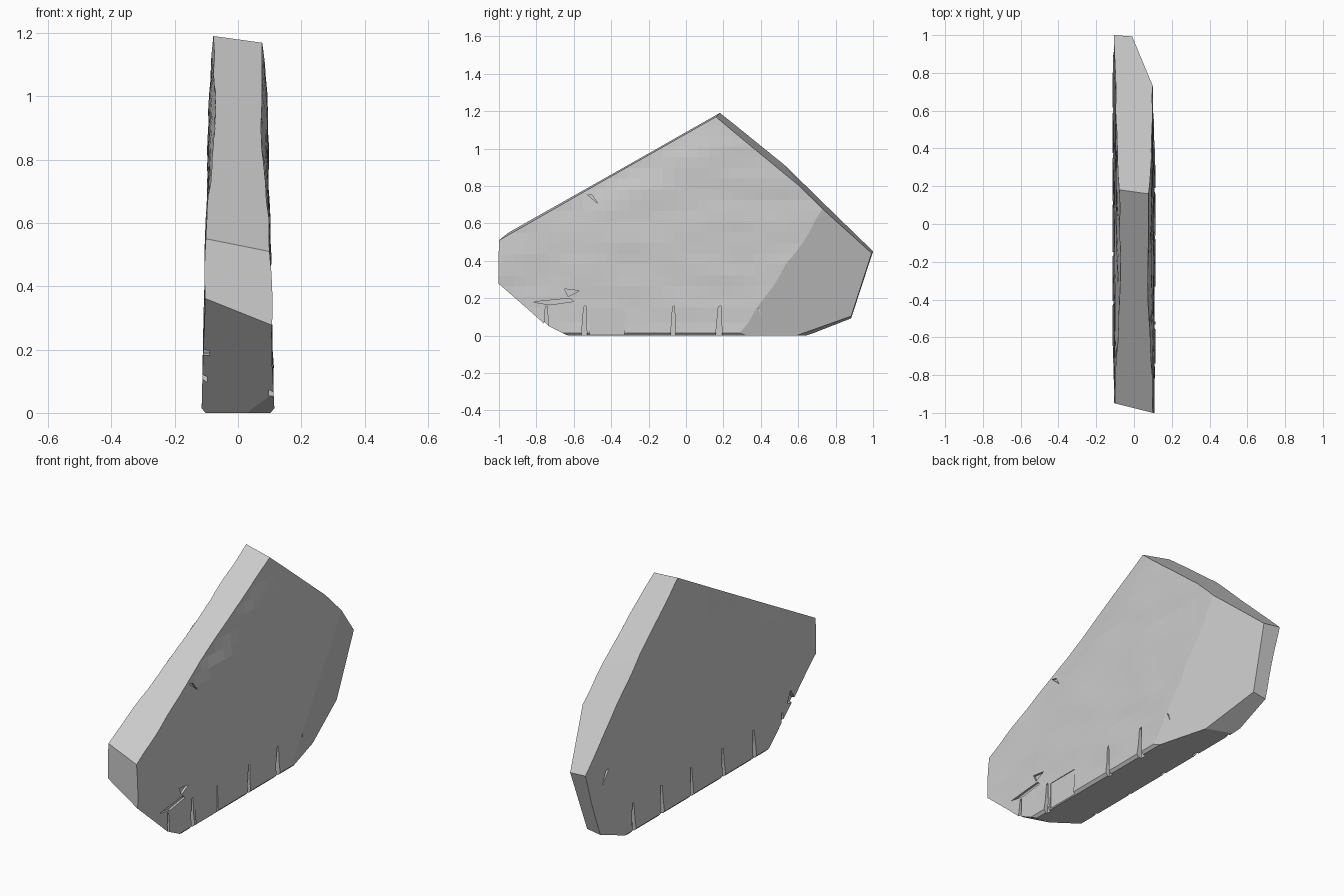
import bpy, bmesh, math, random
from mathutils import Vector, noise

if "Cube" in bpy.data.objects:
    bpy.data.objects.remove(bpy.data.objects["Cube"])

random.seed(4)


def lerp_table(table, t):
    for (a, va), (b, vb) in zip(table, table[1:]):
        if t <= b:
            return va + (vb - va) * max(0, t - a) / (b - a)
    return table[-1][1]


# Half thickness by height, pinched along the upper front edge
THICK = [(0, .102), (.014, .115), (.2, .108), (.45, .104), (.7, .097), (1, .091), (1.3, .076)]


def half_width(y, z, side):
    w = lerp_table(THICK, z)
    if z > .03:
        edge = 1.08 + .57 * y - z
        w -= .02 * math.exp(-(edge / .12) ** 2) * math.exp(-((y + .3) / .4) ** 2)
        w += .006 * noise.noise(Vector((side * 7.3, y * 3.5, z * 9)))
    return w


def new_object(name, bm):
    bmesh.ops.recalc_face_normals(bm, faces=bm.faces[:])
    mesh = bpy.data.meshes.new(name)
    bm.to_mesh(mesh)
    bm.free()
    ob = bpy.data.objects.new(name, mesh)
    bpy.context.scene.collection.objects.link(ob)
    return ob


def carve(target, cutter, operation):
    """Bake a boolean into the target; keep the old mesh if the result is degenerate."""
    cutter.hide_render = True
    before = len(target.data.polygons)
    for solver in ('EXACT', 'MANIFOLD'):
        mod = target.modifiers.new("carve", 'BOOLEAN')
        mod.object = cutter
        mod.operation = operation
        mod.solver = solver
        bpy.context.view_layer.update()
        dg = bpy.context.evaluated_depsgraph_get()
        mesh = bpy.data.meshes.new_from_object(target.evaluated_get(dg))
        target.modifiers.remove(mod)
        if len(mesh.polygons) > before * .3:
            target.data = mesh
            break
    bpy.data.objects.remove(cutter)


# Rough block: rings of hewn side faces along y
bm = bmesh.new()
zs = [0, .014, .07] + [.15 + .0575 * i for i in range(21)]
rings = []
for i in range(37):
    y = -1.1 + 2.2 * i / 36
    pts = [(half_width(y, z, 1), y, z) for z in zs]
    pts += [(-half_width(y, z, -1), y, z) for z in reversed(zs)]
    rings.append([bm.verts.new(p) for p in pts])
n = len(rings[0])
for a, b in zip(rings, rings[1:]):
    for k in range(n):
        m = (k + 1) % n
        bm.faces.new((a[k], a[m], b[m], b[k]))
bm.faces.new(rings[0])
bm.faces.new(rings[-1])
slab = new_object("stone_slab", bm)

# Convex outline solid: a cube trimmed by flat cuts, three points each
cuts = [
    ((.1, -1, .51), (.075, .16, 1.17), (-.07, .18, 1.19)),      # upper front slope
    ((.075, .16, 1.17), (-.07, .18, 1.19), (-.1, .52, .92)),    # upper back slope
    ((-.1, .52, .92), (-.1, 1, .45), (.09, .75, .66)),          # lower back slope
    ((-.1, 1, .45), (0, .995, .45), (-.1, .885, .1)),           # back end
    ((-.1, .885, .095), (0, .885, .11), (-.1, .64, 0)),         # back underside
    ((.09, .75, .65), (-.01, 1, .45), (.112, .3, .02)),         # big side facet
    ((.1, -1, .3), (.1, -1, .5), (-.1, -.95, .4)),              # front end
    ((.1, -1, .28), (-.1, -.95, .36), (.11, -.74, .05)),        # front underside
    ((.1, -.75, .06), (-.1, -.75, .07), (0, -.62, 0)),          # front toe
]
bm = bmesh.new()
bmesh.ops.create_cube(bm, size=4)
centre = Vector((0, 0, .4))
for cut in cuts:
    p, q, r = (Vector(c) for c in cut)
    no = (q - p).cross(r - p).normalized()
    if no.dot(p - centre) < 0:
        no.negate()
    bmesh.ops.bisect_plane(bm, geom=bm.verts[:] + bm.edges[:] + bm.faces[:],
                           plane_co=p, plane_no=no, clear_outer=True)
    # Rebuild as a convex hull, which closes the cut
    pts = [v.co.copy() for v in bm.verts]
    bm.free()
    bm = bmesh.new()
    for co in pts:
        bm.verts.new(co)
    bmesh.ops.convex_hull(bm, input=bm.verts[:])
    loose = [v for v in bm.verts if not v.link_faces]
    bmesh.ops.delete(bm, geom=loose, context='VERTS')
carve(slab, new_object("outline_cutter", bm), 'INTERSECT')


def chip(side, outline, depth=.025):
    """Cut a prism with a (y, z) outline into one side."""
    c = [sum(p[i] for p in outline) / len(outline) for i in (0, 1)]
    w = half_width(c[0], max(c[1], .02), side)
    bm = bmesh.new()
    ins = [bm.verts.new((side * (w - depth), y, z)) for y, z in outline]
    out = [bm.verts.new((side * (w + .05), y, z)) for y, z in outline]
    bm.faces.new(ins)
    bm.faces.new(out)
    k = len(outline)
    for i in range(k):
        j = (i + 1) % k
        bm.faces.new((ins[i], ins[j], out[j], out[i]))
    carve(slab, new_object("chip_cutter", bm), 'DIFFERENCE')


# Tapered grooves along the foot on both sides
for side, ys in ((1, (-.75, -.545, -.07, .175)), (-1, (-.66, -.42, -.16, .11, .36, .6))):
    for y in ys:
        w = random.uniform(.014, .02)
        chip(side, [(y - w, -.03), (y + w, -.03), (y + w * .6, .16), (y - w * .1, .155)],
             random.uniform(.016, .026))

# Shallow panel and surface chips
chip(1, [(-.515, -.03), (-.33, -.03), (-.33, .145), (-.515, .145)], .005)
chip(1, [(-.82, .18), (-.725, .165), (-.6, .183), (-.62, .2)], .012)
chip(1, [(-.65, .25), (-.63, .21), (-.57, .24)], .012)
chip(1, [(-.535, .76), (-.47, .705), (-.5, .75)], .01)
chip(1, [(.385, .15), (.4, .1), (.395, .14)], .012)
chip(-1, [(-.8, .17), (-.7, .19), (-.73, .25), (-.76, .2)], .02)
chip(-1, [(.8, .42), (.86, .34), (.83, .41)], .012)
